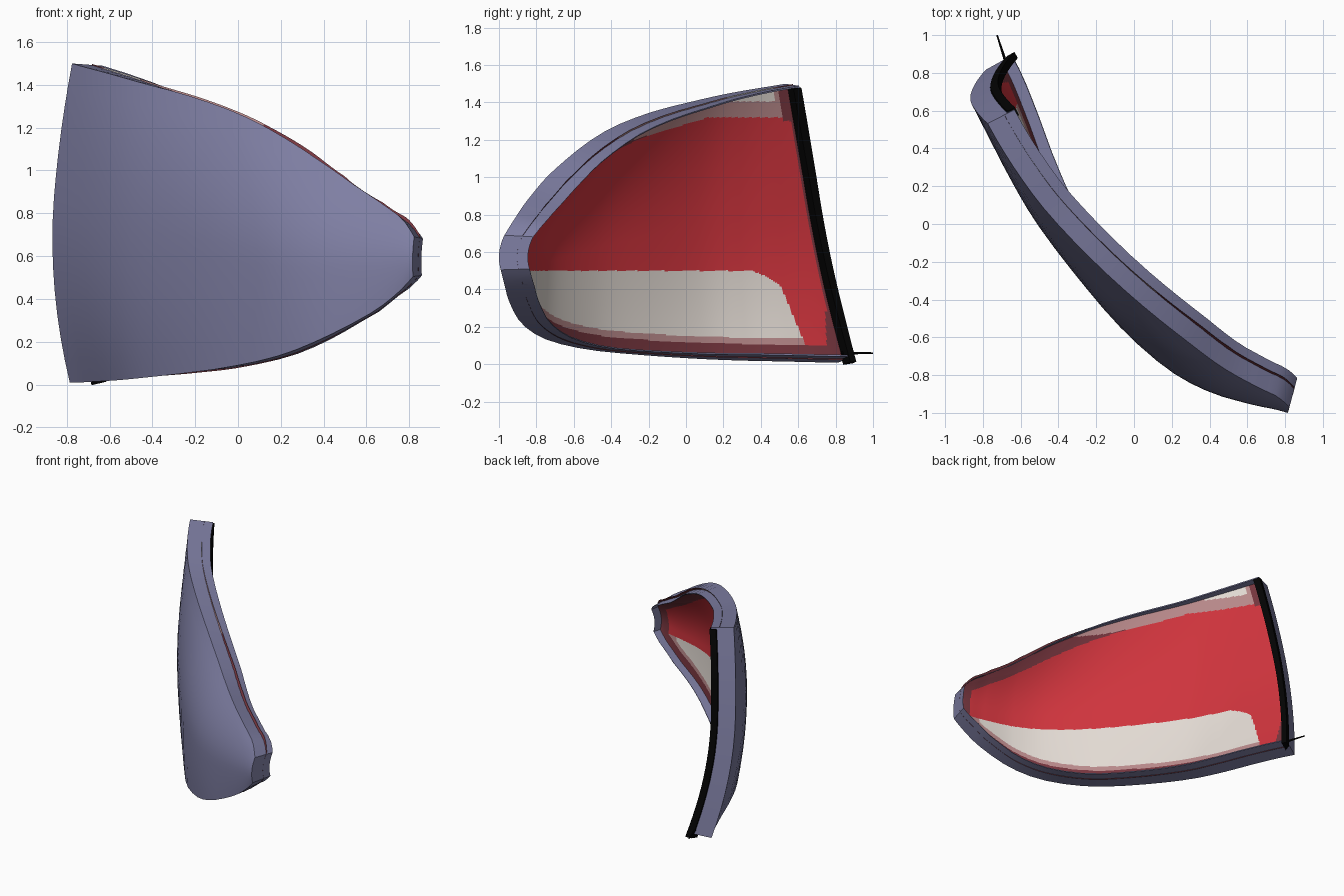
import bpy, bmesh, math
from mathutils import Vector

if "Cube" in bpy.data.objects:
    bpy.data.objects.remove(bpy.data.objects["Cube"])

# Plan curve stations from the wide end to the tip:
# x, y, bottom z, top z, inward lean at the top, inward lean at the bottom
ROWS = [
    (-0.95, 0.80, .010, 1.52, .03, .15), (-0.873, 0.66, .010, 1.52, .03, .15),
    (-0.77, 0.46, .015, 1.49, .03, .13), (-0.656, 0.24, .020, 1.455, .05, .10),
    (-0.52, 0.01, .030, 1.41, .08, .07), (-0.31, -0.27, .050, 1.345, .12, .04),
    (-0.07, -0.55, .080, 1.245, .165, .02), (0.18, -0.77, .135, 1.11, .18, .02),
    (0.40, -0.89, .220, 0.995, .15, .01), (0.62, -0.955, .335, 0.865, .10, .01),
    (0.74, -0.98, .425, 0.785, .07, .01), (0.815, -1.0, .505, 0.69, .03, .01)]
LAST = len(ROWS) - 1
DEPTH, LENS_DEPTH = .16, .10


def station(s):
    """Catmull-Rom interpolation of the station table."""
    i = max(0, min(int(s), LAST - 1))
    t = s - i
    a, b, c, d = (ROWS[max(0, min(LAST, i + k))] for k in (-1, 0, 1, 2))
    return [q + .5 * t * (r - p + t * (2*p - 5*q + 4*r - w + t * (3*(q - r) + w - p)))
            for p, q, r, w in zip(a, b, c, d)]


def surf(s, v, depth):
    """Point on the curved shell, pushed inward by depth along its normal."""
    x, y, zb, zt, lean_t, lean_b = station(s)
    p, q = station(s - .05), station(s + .05)
    tx, ty = q[0] - p[0], q[1] - p[1]
    length = math.hypot(tx, ty)
    vc = .6 - .25 * s / LAST
    if v > vc:
        r = (v - vc) / (1 - vc)
        lean, slope = lean_t * r * r, 2 * lean_t * r / (1 - vc) / (zt - zb)
    else:
        r = (vc - v) / vc
        lean, slope = lean_b * r * r, -2 * lean_b * r / vc / (zt - zb)
    k = (depth + lean) / length
    fade = max(0, min(1, (LAST + .5 - s) / 3.5))     # less tilt near the tip
    dz = -depth * max(-.2, min(.42, .75 * slope)) * fade
    return Vector((x - ty * k, y + tx * k, zb + (zt - zb) * v + dz))


def start(v):
    return .5 + v + .22 * v * v      # slanted wide end


def s_of(u, v):
    return start(v) + (LAST - start(v)) * u


def material(name, rgb):
    m = bpy.data.materials.new(name)
    m.diffuse_color = (*rgb, 1)
    m.use_nodes = True
    m.node_tree.nodes["Principled BSDF"].inputs["Base Color"].default_value = m.diffuse_color
    return m


def finish(name, bm, mats, angle=35):
    me = bpy.data.meshes.new(name)
    bm.to_mesh(me)
    bm.free()
    ob = bpy.data.objects.new(name, me)
    bpy.context.collection.objects.link(ob)
    for m in mats:
        me.materials.append(m)
    bpy.ops.object.select_all(action='DESELECT')
    ob.select_set(True)
    bpy.context.view_layer.objects.active = ob
    bpy.ops.object.shade_smooth_by_angle(angle=math.radians(angle))
    return ob


shell_blue = material("shell_blue", (.21, .21, .365))
red = material("lens_red", (.62, .034, .046))
dark_red = material("lens_dark_red", (.18, .036, .048))
cream = material("lens_cream", (.76, .70, .65))
pink = material("lens_pink", (.48, .25, .255))
black = material("seal_black", (.001, .001, .001))

# Housing: convex face, rim wall, thin lip and inside of the lip
NU, NV = 26, 14
bm = bmesh.new()
grid = [[bm.verts.new(surf(s_of(i/NU, j/NV), j/NV, 0)) for j in range(NV + 1)]
        for i in range(NU + 1)]
for i in range(NU):
    for j in range(NV):
        bm.faces.new((grid[i][j], grid[i+1][j], grid[i+1][j+1], grid[i][j+1]))
border = ([(i, 0) for i in range(NU)] + [(NU, j) for j in range(NV)]
          + [(i, NV) for i in range(NU, 0, -1)] + [(0, j) for j in range(NV, 0, -1)])
ring = [grid[i][j] for i, j in border]
for inset, depth in ((0, DEPTH), (.006, DEPTH), (.006, LENS_DEPTH - .01)):
    new = []
    for i, j in border:
        u = inset + (1 - 2*inset) * i / NU
        v = inset + (1 - 2*inset) * j / NV
        new.append(bm.verts.new(surf(s_of(u, v), v, depth)))
    for k in range(len(ring)):
        n = (k + 1) % len(ring)
        bm.faces.new((ring[n], ring[k], new[k], new[n]))
    ring = new
finish("housing", bm, [shell_blue])


# Lens: sheet inside the housing, its edge showing as a line through the rim
def lens_zone(s, v, co):
    """0 red, 1 dark red border, 2 cream window, 3 pink window border"""
    _, _, zb, zt, _, _ = station(s)
    z = co.z
    lo, hi = v * (zt - zb), (1 - v) * (zt - zb)
    end, tip = (s - start(v)) * .22, (LAST - s) * .12
    if hi < .004 and s > 6 or tip < .015:                     # edge in the rim slit
        return 1
    if end > .09 and z > 1.32 - .3 * max(0, .12 - co.y):      # upper window
        return 2 if z > 1.405 and .12 < end < .38 else 3
    if (lo < .07 or hi < .08 or tip < .12 or end < .05
            or (z < .28 and end < .07 + .25 * (.28 - z)) or (z > 1.3 and end < .09)):
        return 1
    corner = max(0, z - .40) ** 2 * 12
    if z < .5 and end > .22 + .15 * z + corner:               # lower window
        return 3 if lo < .105 or tip < .2 else 2
    return 0


LU, LV = 240, 200
bm = bmesh.new()
rows = []
for i in range(LU + 1):
    u = .003 + 1.006 * i / LU
    poke = .004 + .06 * max(0, u) ** 3
    col = []
    for j in range(LV + 1):
        v = -.004 + (1.004 + poke) * j / LV
        s = s_of(u, v)
        col.append((bm.verts.new(surf(s, v, LENS_DEPTH)), s, v))
    rows.append(col)
for i in range(LU):
    for j in range(LV):
        a, b, c, d = rows[i][j], rows[i][j+1], rows[i+1][j+1], rows[i+1][j]
        f = bm.faces.new((a[0], b[0], c[0], d[0]))
        f.material_index = lens_zone((a[1] + c[1]) / 2, (a[2] + c[2]) / 2,
                                     f.calc_center_median())
finish("lens", bm, [red, dark_red, cream, pink])

# Black seal along the inner edge of the wide end
bm = bmesh.new()
prev = None
for j in range(25):
    v = -.02 + 1.012 * j / 24
    sec = [bm.verts.new(surf(start(v) + ds, v, d)) for ds, d in
           ((-.03, .125), (.17, .09), (.17, .169), (-.03, .169))]
    if prev:
        for k in range(4):
            n = (k + 1) % 4
            bm.faces.new((prev[k], prev[n], sec[n], sec[k]))
    else:
        bm.faces.new(sec[::-1])
    prev = sec
bm.faces.new(prev)
bmesh.ops.recalc_face_normals(bm, faces=bm.faces)
finish("end_seal", bm, [black])

# Small pin at the foot of the seal
bm = bmesh.new()
a, b = Vector((-.67, .83, .06)), Vector((-.725, 1.0, .06))
bmesh.ops.create_cone(bm, cap_ends=True, segments=8, radius1=.009, radius2=.004,
                      depth=(b - a).length)
bmesh.ops.rotate(bm, verts=bm.verts, matrix=(b - a).to_track_quat('Z', 'Y').to_matrix())
bmesh.ops.translate(bm, verts=bm.verts, vec=(a + b) / 2)
finish("seal_pin", bm, [black])
